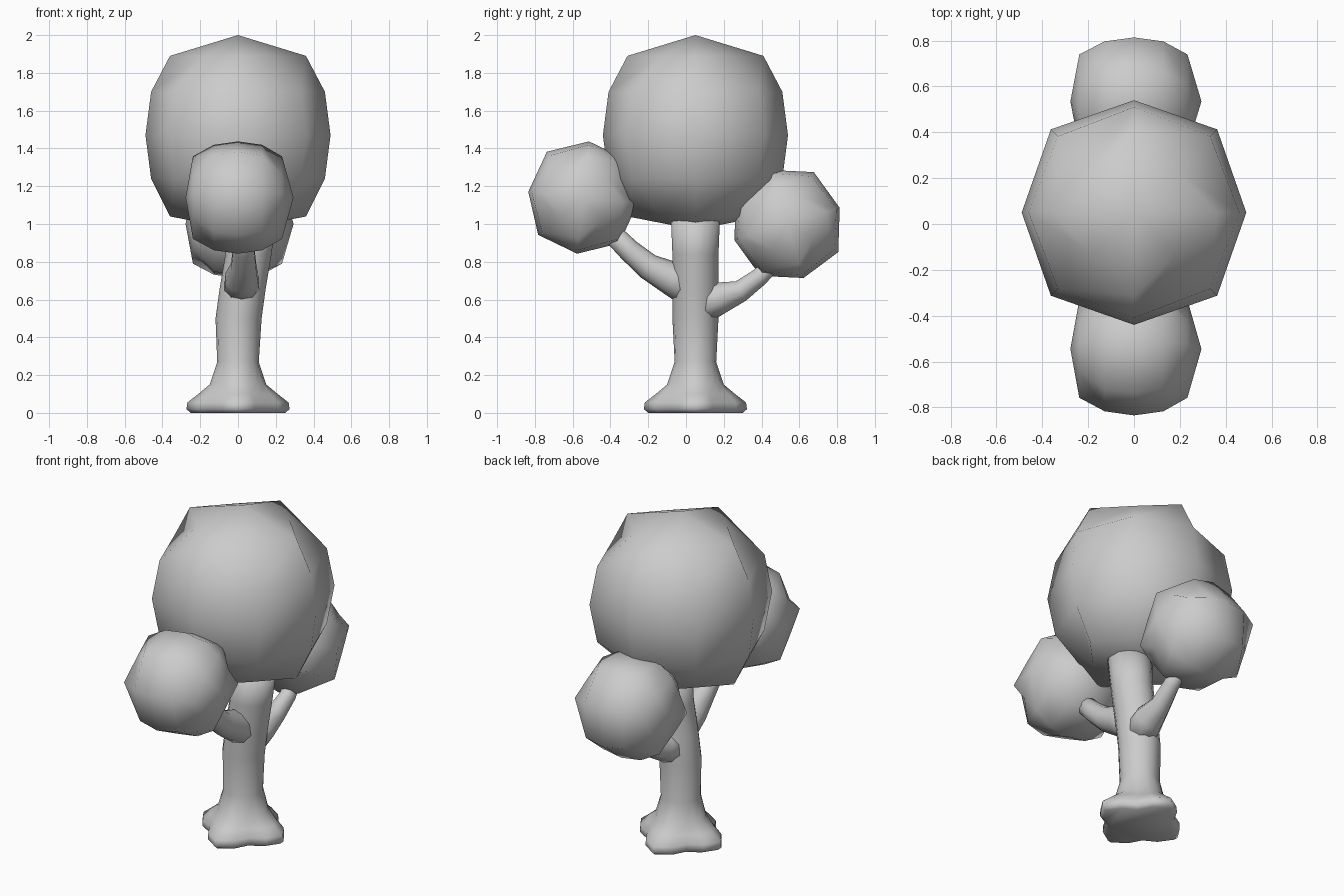
import bpy
import bmesh
from math import cos, sin, pi, radians
from mathutils import Vector, Matrix

if "Cube" in bpy.data.objects:
    bpy.data.objects.remove(bpy.data.objects["Cube"])

grey = bpy.data.materials.new("plain grey")
grey.use_nodes = True
GREY = (0.6, 0.6, 0.6, 1)
grey.diffuse_color = GREY
grey.node_tree.nodes["Principled BSDF"].inputs["Base Color"].default_value = GREY


def loft(name, rings, start=None, end=None):
    """Skin a list of point rings; optional pole points close the ends."""
    bm = bmesh.new()
    loops = [[bm.verts.new(p) for p in ring] for ring in rings]
    n = len(loops[0])
    for a, b in zip(loops, loops[1:]):
        for i in range(n):
            j = (i + 1) % n
            bm.faces.new((a[i], a[j], b[j], b[i]))
    for loop, pole in ((loops[0], start), (loops[-1], end)):
        if pole is None:
            bm.faces.new(loop)
        else:
            tip = bm.verts.new(pole)
            for i in range(n):
                bm.faces.new((loop[i], loop[(i + 1) % n], tip))
    bmesh.ops.recalc_face_normals(bm, faces=bm.faces)
    mesh = bpy.data.meshes.new(name)
    bm.to_mesh(mesh)
    bm.free()
    mesh.materials.append(grey)
    mesh.polygons.foreach_set("use_smooth", [True] * len(mesh.polygons))
    obj = bpy.data.objects.new(name, mesh)
    bpy.context.collection.objects.link(obj)
    return obj


def foliage(name, matrix):
    """Rounded block: square end rings, octagonal middle rings, pointed poles."""
    profile = [(-0.43, 0.36, 0.26), (-0.23, 0.46, 0.47), (0, 0.49, 0.513),
               (0.23, 0.46, 0.47), (0.42, 0.36, 0.26)]
    rings = []
    for z, corner, side in profile:
        radii = [corner, side] * 4
        rings.append([matrix @ Vector((r * cos(i * pi / 4), r * sin(i * pi / 4), z))
                      for i, r in enumerate(radii)])
    return loft(name, rings, matrix @ Vector((0, 0, -0.5)), matrix @ Vector((0, 0, 0.53)))


def side_foliage(name, y, z, turn):
    """Smaller clump lying on its side, its axis along x."""
    m = (Matrix.Translation((0, y, z)) @ Matrix.Rotation(radians(turn), 4, 'X')
         @ Matrix.Rotation(pi / 2, 4, 'Y') @ Matrix.Diagonal((0.61, 0.595, 0.555, 1)))
    return foliage(name, m)


def branch(name, path):
    """Tapered tube through (x, y, z, radius) points."""
    pts = [Vector(p[:3]) for p in path]
    rings = []
    for i, p in enumerate(pts):
        along = (pts[min(i + 1, len(pts) - 1)] - pts[max(i - 1, 0)]).normalized()
        u = along.cross(Vector((1, 0, 0))).normalized()
        v = along.cross(u)
        rings.append([p + path[i][3] * (u * cos(k * pi / 5) + v * sin(k * pi / 5))
                      for k in range(10)])
    return loft(name, rings)


# Foliage clumps
foliage("crown", Matrix.Translation((0, 0.05, 1.47)))
side_foliage("front_foliage", -0.545, 1.14, -6)
side_foliage("back_foliage", 0.535, 1.0, 17)

# Trunk with four spreading roots: height, root radius, hollow radius, x lean
trunk = [(0.0, 0.25, 0.17, 0), (0.02, 0.273, 0.19, 0), (0.055, 0.268, 0.19, 0),
         (0.1, 0.21, 0.165, 0), (0.15, 0.15, 0.14, 0), (0.27, 0.11, 0.112, 0),
         (0.5, 0.122, 0.118, 0.003), (0.66, 0.122, 0.118, 0.025),
         (0.84, 0.122, 0.118, 0.055), (1.04, 0.13, 0.125, 0.075)]
trunk_rings = []
for z, root, hollow, lean in trunk:
    ring = []
    for i in range(16):
        a = i * pi / 8
        r = (root + hollow) / 2 + (root - hollow) / 2 * cos(4 * a)
        ring.append((lean + r * cos(a), 0.05 + r * sin(a), z))
    trunk_rings.append(ring)
loft("trunk", trunk_rings)

# Branches reaching into the side clumps
branch("front_branch", [(0.02, 0.05, 0.64, 0.1), (0.02, -0.08, 0.715, 0.09),
                        (0.03, -0.2, 0.775, 0.07), (0.03, -0.3, 0.86, 0.06),
                        (0.02, -0.46, 1.02, 0.05)])
branch("back_branch", [(0.02, 0.07, 0.56, 0.1), (0.04, 0.18, 0.61, 0.085),
                       (0.05, 0.29, 0.645, 0.058), (0.06, 0.39, 0.72, 0.048),
                       (0.05, 0.5, 0.84, 0.045)])
